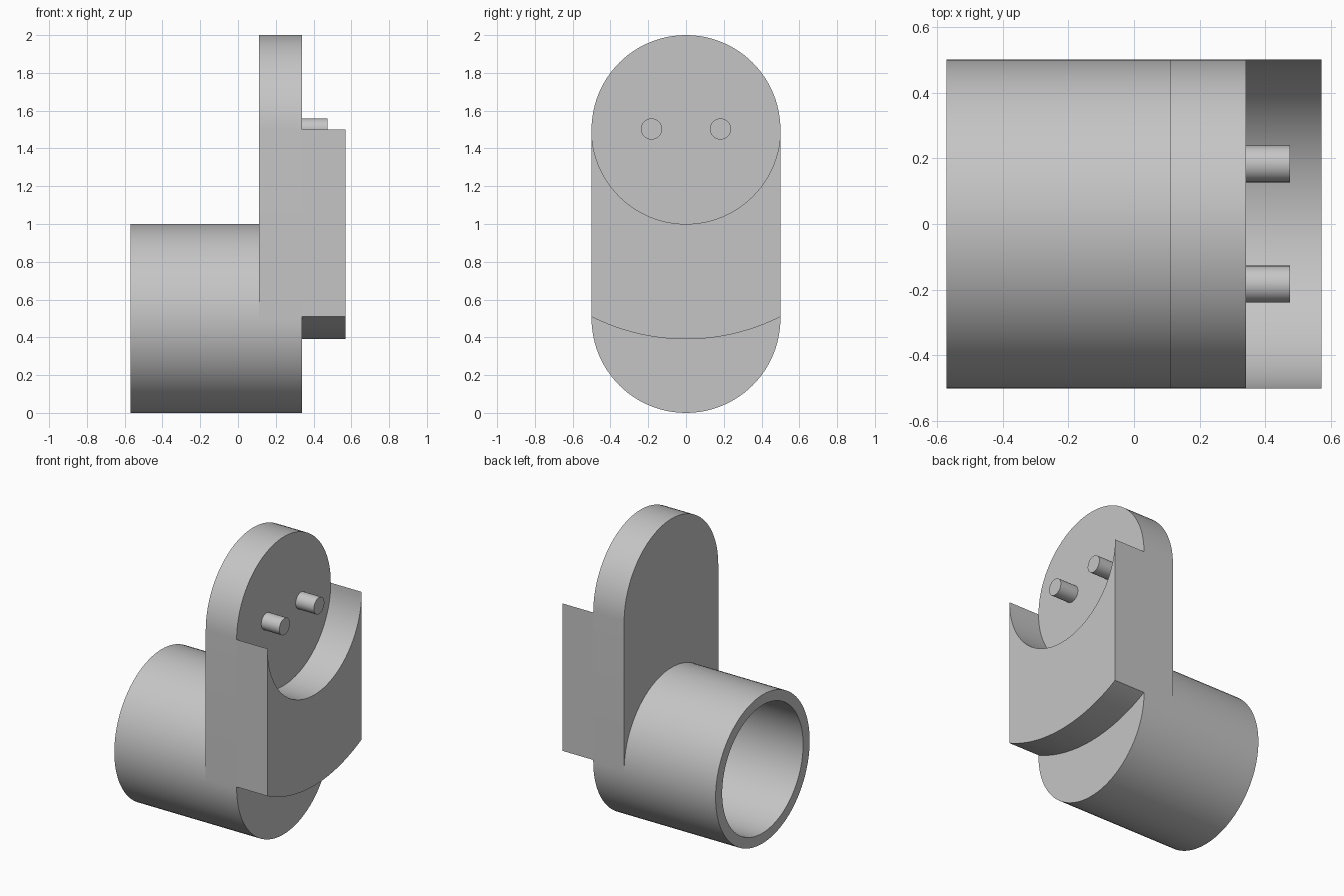
import bpy, bmesh
from math import sin, cos, radians, asin, pi

cube = bpy.data.objects.get("Cube")
if cube:
    bpy.data.objects.remove(cube, do_unlink=True)

grey = bpy.data.materials.new("plain grey")
grey.use_nodes = True
colour = (0.56, 0.56, 0.56, 1)
grey.diffuse_color = colour
grey.node_tree.nodes["Principled BSDF"].inputs["Base Color"].default_value = colour

R = 0.5                                # main radius
LOW, HIGH = 0.5, 1.5                   # heights of the two arc centres
BACK, PLATE, FACE, FRONT = -0.57, 0.11, 0.34, 0.57   # stations along x


def arc(y, z, r, start, end, steps):
    """Points on an arc in the y-z plane, angles in radians."""
    angles = [start + (end - start) * i / steps for i in range(steps + 1)]
    return [(y + r * cos(a), z + r * sin(a)) for a in angles]


def finish(name, bm):
    bmesh.ops.recalc_face_normals(bm, faces=bm.faces)
    mesh = bpy.data.meshes.new(name)
    bm.to_mesh(mesh)
    bm.free()
    mesh.materials.append(grey)
    obj = bpy.data.objects.new(name, mesh)
    bpy.context.collection.objects.link(obj)
    bpy.ops.object.select_all(action="DESELECT")
    obj.select_set(True)
    bpy.context.view_layer.objects.active = obj
    bpy.ops.object.shade_smooth_by_angle(angle=radians(30))
    return obj


def extrude_x(name, outline, x0, x1):
    """Solid made by extruding a y-z outline along x."""
    bm = bmesh.new()
    face = bm.faces.new([bm.verts.new((x0, y, z)) for y, z in outline])
    out = bmesh.ops.extrude_face_region(bm, geom=[face], use_keep_orig=True)
    moved = [v for v in out["geom"] if isinstance(v, bmesh.types.BMVert)]
    bmesh.ops.translate(bm, verts=moved, vec=(x1 - x0, 0, 0))
    return finish(name, bm)


# Hollow sleeve, open at its outer end and closed by the plate
bm = bmesh.new()
bore = 0.43
rings = []
for x, r in [(PLATE, R), (BACK, R), (BACK, bore), (PLATE, bore)]:
    rings.append([bm.verts.new((x, y, z))
                  for y, z in arc(0, LOW, r, 0, 2 * pi, 96)[:-1]])
for a, b in zip(rings, rings[1:]):
    for i in range(len(a)):
        j = (i + 1) % len(a)
        bm.faces.new((a[i], a[j], b[j], b[i]))
finish("sleeve", bm)

# Upright plate with rounded ends
extrude_x("upright_plate",
          arc(0, HIGH, R, 0, pi, 48) + arc(0, LOW, R, pi, 2 * pi, 48),
          PLATE, FACE)

# Cradle block: half-round seat on top, shallow arc underneath
big = 1.11
half = asin(R / big)
seat = arc(0, HIGH, R, pi, 2 * pi, 48)
under = arc(0, HIGH, big, -pi / 2 + half, -pi / 2 - half, 32)
extrude_x("cradle_block", seat + under, FACE, FRONT)

# Pair of locating pins
for side, y in (("front", -0.183), ("back", 0.183)):
    extrude_x(side + "_pin", arc(y, 1.503, 0.056, 0, 2 * pi, 32)[:-1],
              FACE, 0.475)
